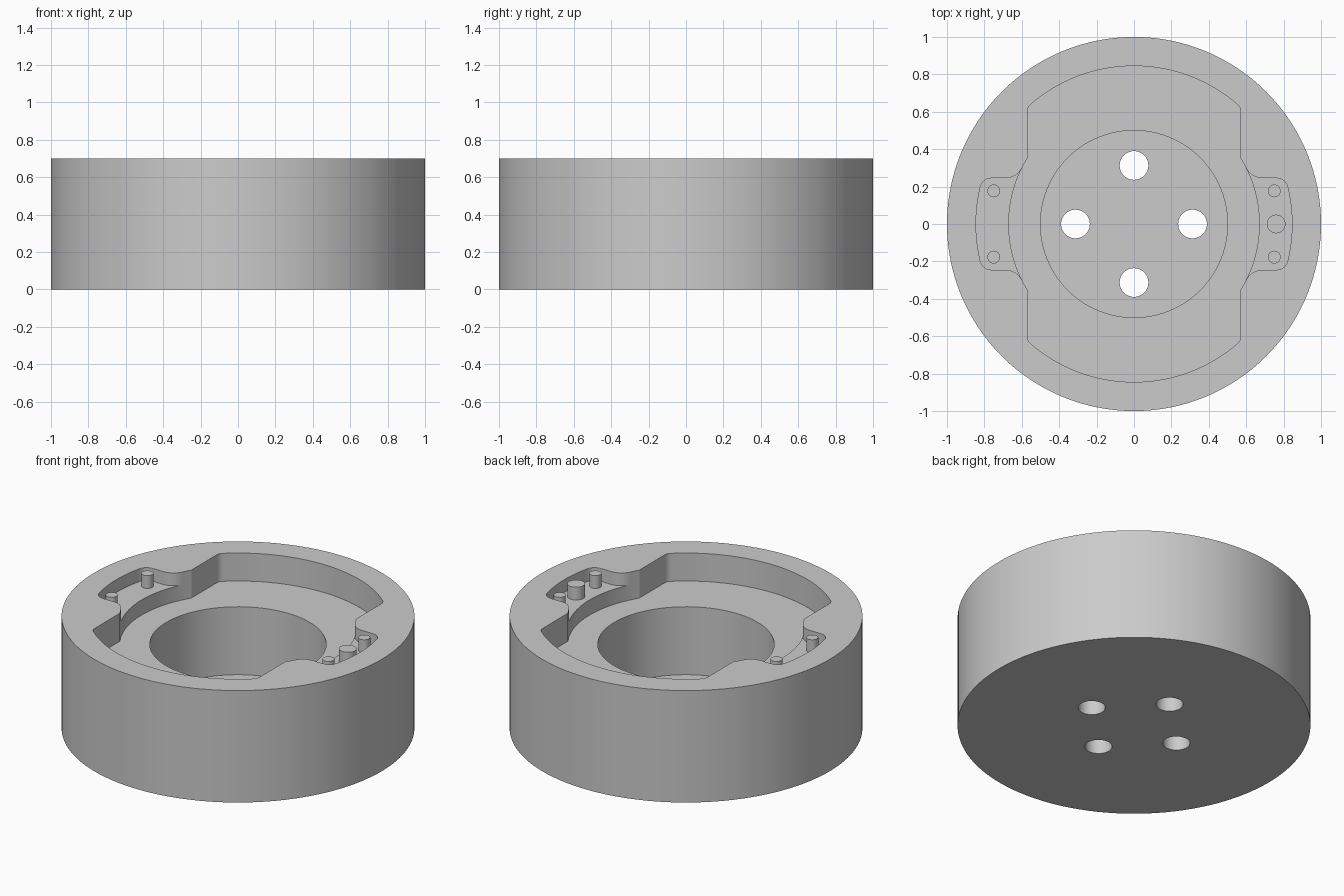
import bpy, bmesh
from math import cos, sin, pi, radians, degrees, atan2, sqrt

if "Cube" in bpy.data.objects:
    bpy.data.objects.remove(bpy.data.objects["Cube"], do_unlink=True)

grey = bpy.data.materials.new("plain grey")
grey.use_nodes = True
colour = (0.6, 0.6, 0.6, 1)
grey.diffuse_color = colour
grey.node_tree.nodes["Principled BSDF"].inputs["Base Color"].default_value = colour

HEIGHT, POCKET_Z, SHELF_Z, FLOOR_Z = 0.70, 0.525, 0.62, 0.10
RIM, HALF_WIDTH, RING = 0.845, 0.57, 0.67


def arc(cx, cy, r, start, end, n):
    """Points along an arc, angles in degrees."""
    angles = [radians(start + (end - start) * i / n) for i in range(n + 1)]
    return [(cx + r * cos(a), cy + r * sin(a)) for a in angles]


def prism(name, outline, z0, z1):
    """Extrude a counter-clockwise outline from z0 to z1."""
    bm = bmesh.new()
    base = bm.faces.new([bm.verts.new((x, y, z0)) for x, y in outline])
    top = bmesh.ops.extrude_face_region(bm, geom=[base])["geom"]
    verts = [v for v in top if isinstance(v, bmesh.types.BMVert)]
    bmesh.ops.translate(bm, verts=verts, vec=(0, 0, z1 - z0))
    bmesh.ops.recalc_face_normals(bm, faces=bm.faces)
    mesh = bpy.data.meshes.new(name)
    bm.to_mesh(mesh)
    bm.free()
    mesh.materials.append(grey)
    obj = bpy.data.objects.new(name, mesh)
    bpy.context.collection.objects.link(obj)
    return obj


def cylinder(name, x, y, r, z0, z1, n):
    return prism(name, arc(x, y, r, 0, 360, n)[:-1], z0, z1)


def select_only(obj):
    bpy.ops.object.select_all(action='DESELECT')
    obj.select_set(True)
    bpy.context.view_layer.objects.active = obj


def cut(target, cutter):
    cutter.hide_render = True
    mod = target.modifiers.new("cut", 'BOOLEAN')
    mod.operation, mod.solver, mod.object = 'DIFFERENCE', 'EXACT', cutter
    select_only(target)
    bpy.ops.object.modifier_apply(modifier=mod.name)
    bpy.data.objects.remove(cutter, do_unlink=True)


# Round body
body = cylinder("body", 0, 0, 1, 0, HEIGHT, 128)

# Deep pocket: flat-sided round recess with rounded corners and a central ring
f = 0.05
cx = HALF_WIDTH - f
cy = sqrt((RIM - f) ** 2 - cx ** 2)
corner = degrees(atan2(cy, cx))
ring_end = degrees(atan2(sqrt(RING ** 2 - HALF_WIDTH ** 2), HALF_WIDTH))
quarter = (arc(0, 0, RING, 0, ring_end, 10) + arc(cx, cy, f, 0, corner, 6)
           + arc(0, 0, RIM, corner, 90, 14)[1:])
half = quarter + [(-x, y) for x, y in quarter[-2::-1]]
pocket = half + [(x, -y) for x, y in half[-2:0:-1]]
cut(body, prism("pocket_cutter", pocket, POCKET_Z, 0.8))

# Shallow side shelves, blended into the ring
f, g, edge = 0.06, 0.10, 0.245
ox, oy = sqrt((RIM - f) ** 2 - (edge - f) ** 2), edge - f
turn = degrees(atan2(oy, ox))
ix, iy = sqrt((RING + g) ** 2 - (edge + g) ** 2), edge + g
blend = 180 + degrees(atan2(iy, ix))
upper = (arc(0, 0, RIM, 0, turn, 6) + arc(ox, oy, f, turn, 90, 8)[1:]
         + arc(ix, iy, g, 270, blend, 8) + [(0.52, 0.25)])
shelf = upper + [(x, -y) for x, y in upper[:0:-1]]
for side in (1, -1):
    outline = [(side * x, y) for x, y in shelf][::side]
    cut(body, prism("shelf_cutter", outline, SHELF_Z, 0.8))

# Central bore and four through holes in its floor
cut(body, cylinder("bore_cutter", 0, 0, 0.5, FLOOR_Z, 0.8, 96))
for i in range(4):
    a = i * pi / 2
    cut(body, cylinder("hole_cutter", 0.313 * cos(a), 0.313 * sin(a), 0.077, -0.1, 0.3, 32))

# Pins standing on the shelves
parts = [body]
for side, label in ((1, "left"), (-1, "right")):
    for y, end in ((0.177, "back"), (-0.177, "front")):
        parts.append(cylinder(f"{label}_{end}_pin", side * 0.75, y, 0.034,
                              SHELF_Z - 0.01, HEIGHT, 24))
parts.append(cylinder("left_middle_pin", 0.76, 0, 0.05, SHELF_Z - 0.01, HEIGHT, 32))

for obj in parts:
    select_only(obj)
    bpy.ops.object.shade_smooth_by_angle(angle=radians(30))
